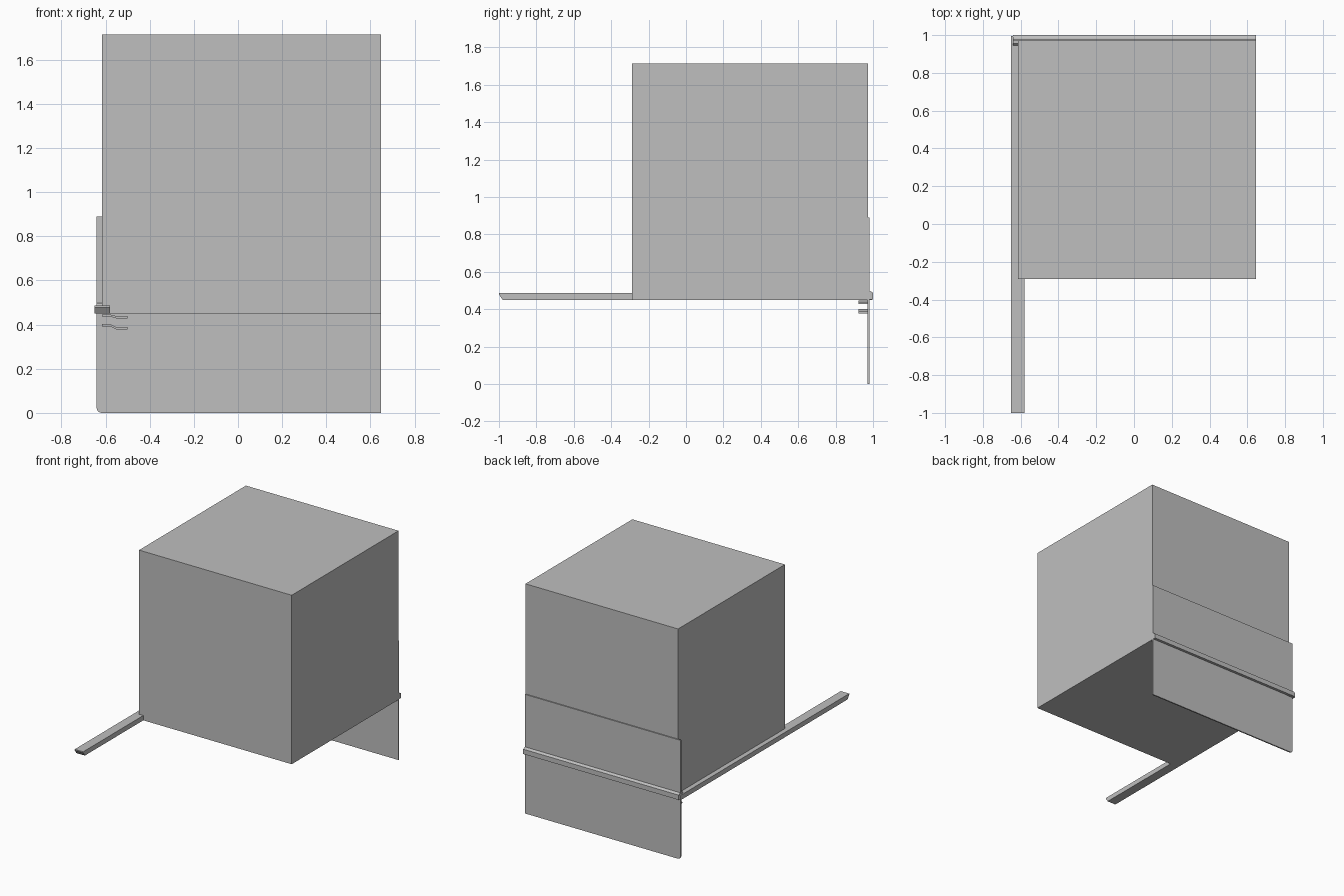
import bpy
import bmesh
from mathutils import Vector

old = bpy.data.objects.get("Cube")
if old:
    bpy.data.objects.remove(old, do_unlink=True)

# Single flat grey
GREY = (0.52, 0.52, 0.52, 1)
grey = bpy.data.materials.new("plain grey")
grey.use_nodes = True
grey.diffuse_color = GREY
grey.node_tree.nodes["Principled BSDF"].inputs["Base Color"].default_value = GREY


def extrude(name, profile, axis, start, end):
    """Extrude a closed profile along x (profile in y, z) or y (profile in x, z)."""
    bm = bmesh.new()
    if axis == "x":
        points = [(start, a, b) for a, b in profile]
        move = Vector((end - start, 0, 0))
    else:
        points = [(a, start, b) for a, b in profile]
        move = Vector((0, end - start, 0))
    face = bm.faces.new([bm.verts.new(p) for p in points])
    result = bmesh.ops.extrude_face_region(bm, geom=[face], use_keep_orig=True)
    verts = [g for g in result["geom"] if isinstance(g, bmesh.types.BMVert)]
    bmesh.ops.translate(bm, verts=verts, vec=move)
    bmesh.ops.recalc_face_normals(bm, faces=bm.faces)
    mesh = bpy.data.meshes.new(name)
    bm.to_mesh(mesh)
    bm.free()
    mesh.materials.append(grey)
    obj = bpy.data.objects.new(name, mesh)
    bpy.context.collection.objects.link(obj)
    return obj


def rect(a0, a1, b0, b1):
    return [(a0, b0), (a1, b0), (a1, b1), (a0, b1)]


# Large cube body
extrude("main_block", rect(-0.615, 0.647, 0.45, 1.713), "y", -0.29, 0.972)

# Thin back panel with one softened lower corner
panel = [(-0.64, 0.89), (-0.64, 0.02), (-0.634, 0.006), (-0.62, 0),
         (0.647, 0), (0.647, 0.89)]
extrude("back_panel", panel, "y", 0.97, 0.98)

# Long side arm with an undercut front end
arm = [(-1, 0.486), (-1, 0.478), (-0.98, 0.45), (0.995, 0.45), (0.995, 0.486)]
extrude("side_arm", arm, "x", -0.65, -0.58)

# Cross rail behind the block, with sloped inner edge
rail = [(0.925, 0.452), (1, 0.452), (1, 0.488), (0.982, 0.498),
        (0.955, 0.498), (0.925, 0.465)]
extrude("back_rail", rail, "x", -0.64, 0.646)

# Two thin bent clips below the block
for name, z, drop in (("upper_clip", 0.446, 0.008), ("lower_clip", 0.402, 0.014)):
    top = [(-0.615, z), (-0.58, z), (-0.55, z - drop), (-0.5, z - drop)]
    under = [(x, h - 0.01) for x, h in reversed(top)]
    extrude(name, top + under, "y", 0.922, 0.972)
